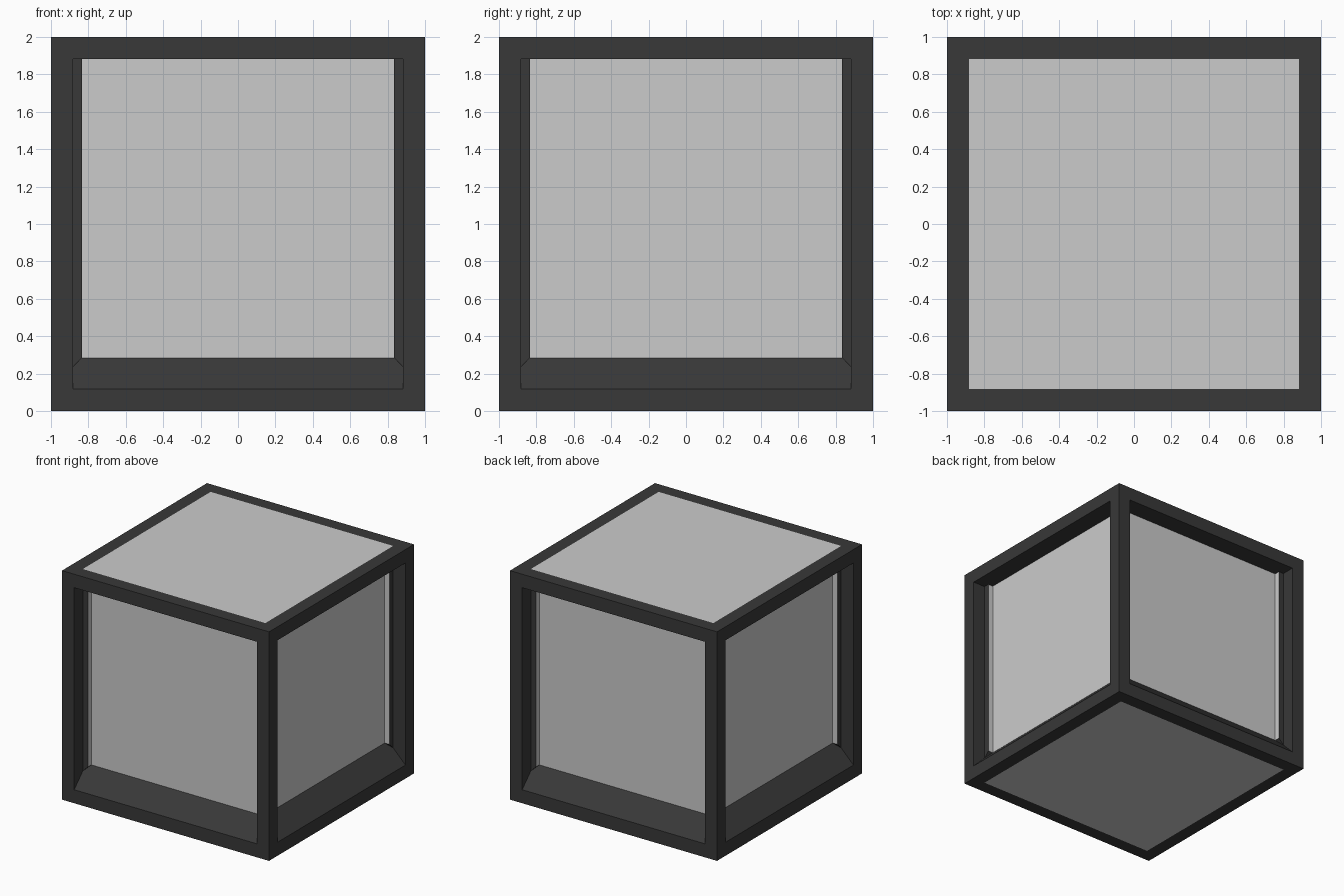
import bpy, bmesh

if "Cube" in bpy.data.objects:
    bpy.data.objects.remove(bpy.data.objects["Cube"])

T = 1 / 6  # frame bar thickness and recess depth

black = bpy.data.materials.new("black_frame")
black.diffuse_color = (0.04, 0.04, 0.04, 1)
black.use_nodes = True
black.node_tree.nodes["Principled BSDF"].inputs["Base Color"].default_value = black.diffuse_color


def add_object(name, bm, material=None):
    mesh = bpy.data.meshes.new(name)
    bm.to_mesh(mesh)
    bm.free()
    obj = bpy.data.objects.new(name, mesh)
    bpy.context.collection.objects.link(obj)
    if material:
        mesh.materials.append(material)
    return obj


def add_panel(name, corners):
    bm = bmesh.new()
    bm.faces.new([bm.verts.new(c) for c in corners])
    add_object(name, bm)


# Cube with a border on every face
bm = bmesh.new()
bmesh.ops.create_cube(bm, size=2)
bmesh.ops.translate(bm, verts=bm.verts, vec=(0, 0, 1))
bm.normal_update()
faces = list(bm.faces)
sides = [f for f in faces if abs(f.normal.z) < 0.5]
bmesh.ops.inset_individual(bm, faces=faces, thickness=T)

# Recess the four sides, raising the lower edge into a sloped sill
for f in sides:
    inward = -f.normal.copy() * T
    inner = bmesh.ops.extrude_discrete_faces(bm, faces=[f])["faces"][0]
    for v in inner.verts:
        v.co += inward
        if v.co.z < 1:
            v.co.z += T
bm.normal_update()

# Grey panels fill the openings; the frame keeps only its bars
names = {(0, -1, 0): "front_panel", (0, 1, 0): "back_panel",
         (1, 0, 0): "right_panel", (-1, 0, 0): "left_panel",
         (0, 0, 1): "top_panel", (0, 0, -1): "bottom_panel"}
openings = []
for normal, name in names.items():
    centre_face = min(
        (f for f in bm.faces if all(abs(f.normal[i] - normal[i]) < 0.01 for i in range(3))
         and f.calc_area() > 1.5),
        key=lambda f: -f.calc_area())
    add_panel(name, [v.co.copy() for v in centre_face.verts])
    openings.append(centre_face)
bmesh.ops.delete(bm, geom=openings, context='FACES')
add_object("frame", bm, black)
